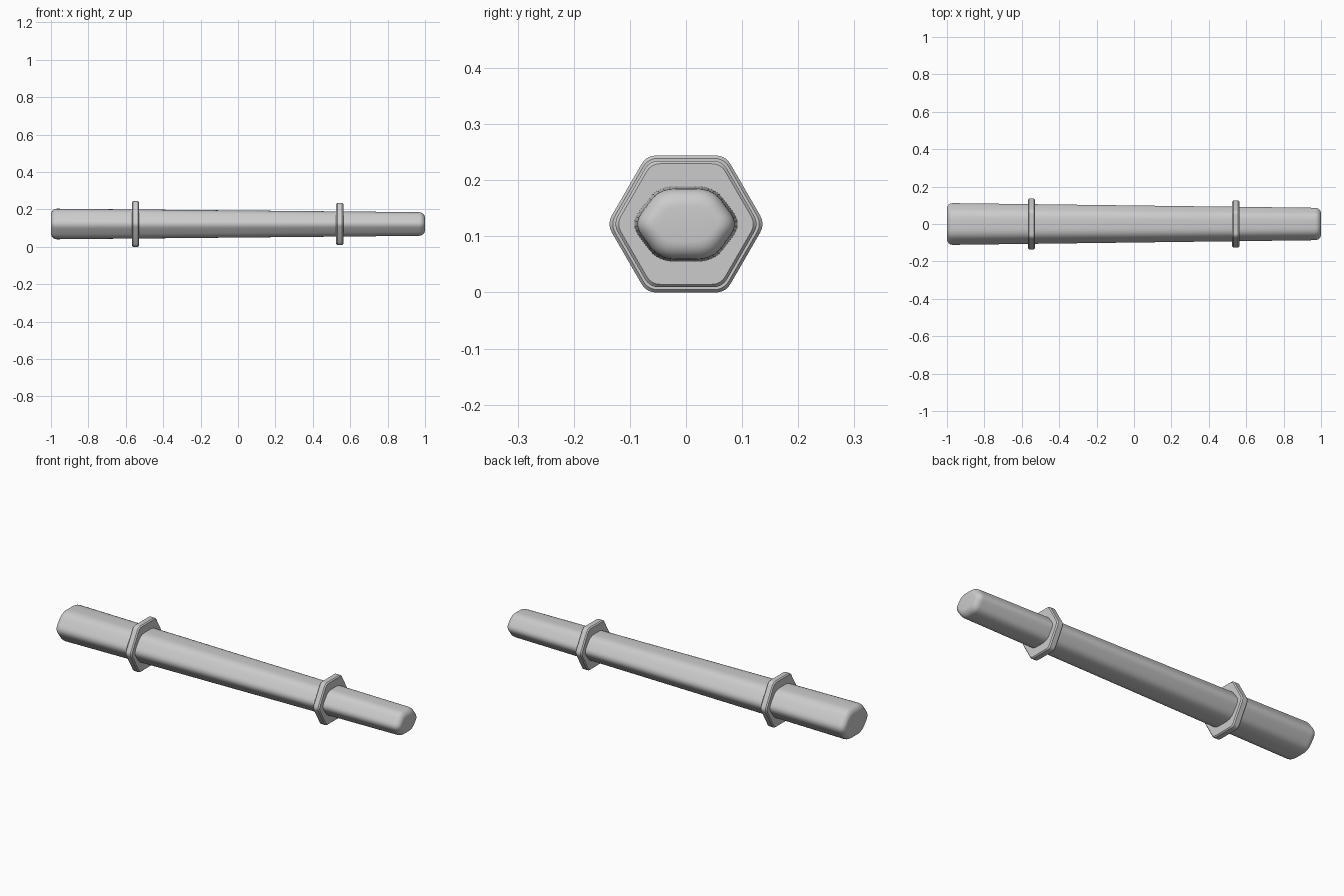
import bpy, bmesh, math
from mathutils import Vector

if "Cube" in bpy.data.objects:
    bpy.data.objects.remove(bpy.data.objects["Cube"])

AXIS_Z = 0.122

grey = bpy.data.materials.new("plain grey")
grey.use_nodes = True
colour = (0.6, 0.6, 0.6, 1)
grey.diffuse_color = colour
grey.node_tree.nodes["Principled BSDF"].inputs["Base Color"].default_value = colour


def rounded_hexagon(radius, height, rounding, steps=5):
    """Hexagon in y, z with points to the sides and curved corners."""
    corners = [Vector((radius * math.cos(i * math.pi / 3),
                       height * round(math.sin(i * math.pi / 3) / math.sin(math.pi / 3))))
               for i in range(6)]
    points = []
    for i, c in enumerate(corners):
        a = c.lerp(corners[i - 1], rounding)
        b = c.lerp(corners[(i + 1) % 6], rounding)
        for k in range(steps + 1):
            t = k / steps
            points.append(a.lerp(c, t).lerp(c.lerp(b, t), t))
    return points


def loft(name, sections, rounding, angle):
    """Skin hexagon sections (x, radius, height) and cap both ends."""
    bm = bmesh.new()
    rings = [[bm.verts.new((x, p.x, p.y + AXIS_Z))
              for p in rounded_hexagon(r, h, rounding)] for x, r, h in sections]
    for low, high in zip(rings, rings[1:]):
        for i in range(len(low)):
            bm.faces.new((low[i - 1], low[i], high[i], high[i - 1]))
    bm.faces.new(rings[0])
    bm.faces.new(rings[-1])
    bmesh.ops.recalc_face_normals(bm, faces=bm.faces)
    mesh = bpy.data.meshes.new(name)
    bm.to_mesh(mesh)
    bm.free()
    mesh.materials.append(grey)
    obj = bpy.data.objects.new(name, mesh)
    bpy.context.collection.objects.link(obj)
    bpy.ops.object.select_all(action="DESELECT")
    obj.select_set(True)
    bpy.context.view_layer.objects.active = obj
    bpy.ops.object.shade_smooth_by_angle(angle=math.radians(angle))


def shaft_section(x, inset):
    s = (x + 1) / 2
    return (x, 0.122 - 0.028 * s - inset, 0.082 - 0.019 * s - inset)


# Tapered shaft with rounded ends
BEVEL, STEPS = 0.032, 6
arc = [(BEVEL * (1 - math.sin(a)), BEVEL * (1 - math.cos(a)))
       for a in (math.pi / 2 * k / STEPS for k in range(STEPS + 1))]
left_end = [shaft_section(1 - d, i) for d, i in arc]
right_end = [shaft_section(-1 + d, i) for d, i in reversed(arc)]
loft("shaft", right_end[::-1] + left_end if right_end[0][0] > right_end[-1][0]
     else right_end + left_end, 0.32, 40)


# Hexagonal collars with chamfered rims
def collar(name, x, radius, half=0.019, chamfer=0.006):
    sections = []
    for dx, inset in ((-half, chamfer), (-half + chamfer, 0),
                      (half - chamfer, 0), (half, chamfer)):
        r = radius - inset
        sections.append((x + dx, r, r * math.sin(math.pi / 3)))
    loft(name, sections, 0.13, 30)


collar("large_collar", -0.548, 0.141)
collar("small_collar", 0.544, 0.130)
